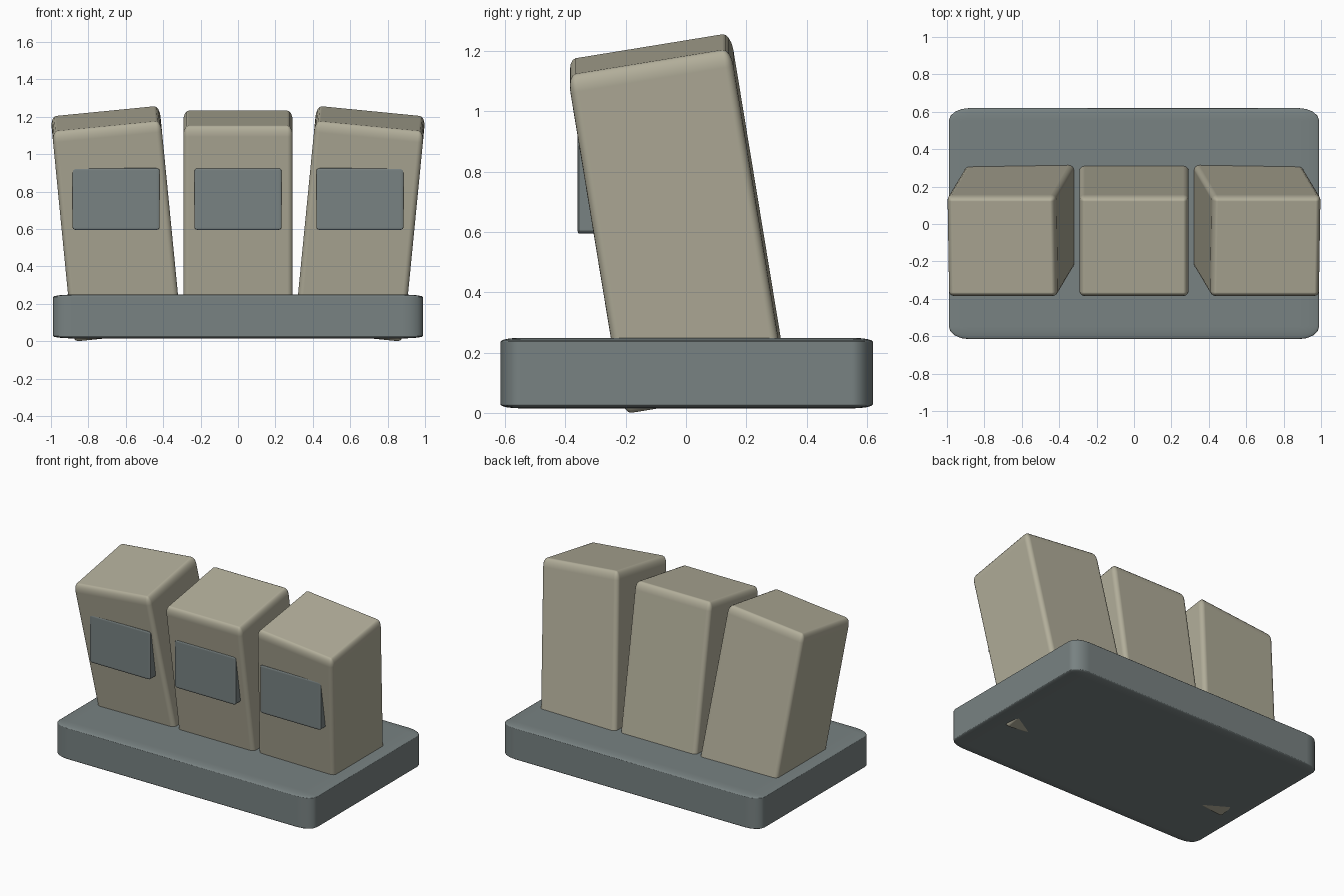
import bpy
from math import radians

default = bpy.data.objects.get("Cube")
if default:
    bpy.data.objects.remove(default, do_unlink=True)


def make_material(name, rgb):
    mat = bpy.data.materials.new(name)
    mat.use_nodes = True
    color = (*rgb, 1.0)
    mat.diffuse_color = color
    bsdf = next(n for n in mat.node_tree.nodes if n.type == 'BSDF_PRINCIPLED')
    bsdf.inputs["Base Color"].default_value = color
    return mat


tan = make_material("warm_tan", (0.445, 0.423, 0.323))
grey = make_material("slate_grey", (0.188, 0.223, 0.223))


def rounded_box(name, center, size, mat, rotation=(0, 0, 0), bevel=0.1):
    """Soft-edged box; the bevel stretches with the box proportions."""
    bpy.ops.mesh.primitive_cube_add(size=2, location=center, rotation=rotation)
    obj = bpy.context.object
    obj.name = name
    obj.scale = [s / 2 for s in size]
    obj.data.materials.append(mat)
    bpy.ops.object.shade_smooth_by_angle(angle=radians(40))
    mod = obj.modifiers.new("soft_edges", 'BEVEL')
    mod.width = bevel
    mod.segments = 4
    mod.harden_normals = True
    return obj


# Base slab
rounded_box("base", (0, 0.002, 0.132), (1.98, 1.235, 0.234), grey, bevel=0.11)

# Three forward-leaning blocks, the outer two fanned outwards, each with a panel
lean, fan = radians(9.3), radians(5.6)
for label, side in (("right", -1), ("middle", 0), ("left", 1)):
    x = side * 0.652
    rounded_box(label + "_block", (x, -0.03, 0.628), (0.585, 0.548, 1.145),
                tan, (lean, side * fan, 0))
    rounded_box(label + "_panel", (x, -0.29, 0.76), (0.465, 0.14, 0.33), grey,
                bevel=0.08)
